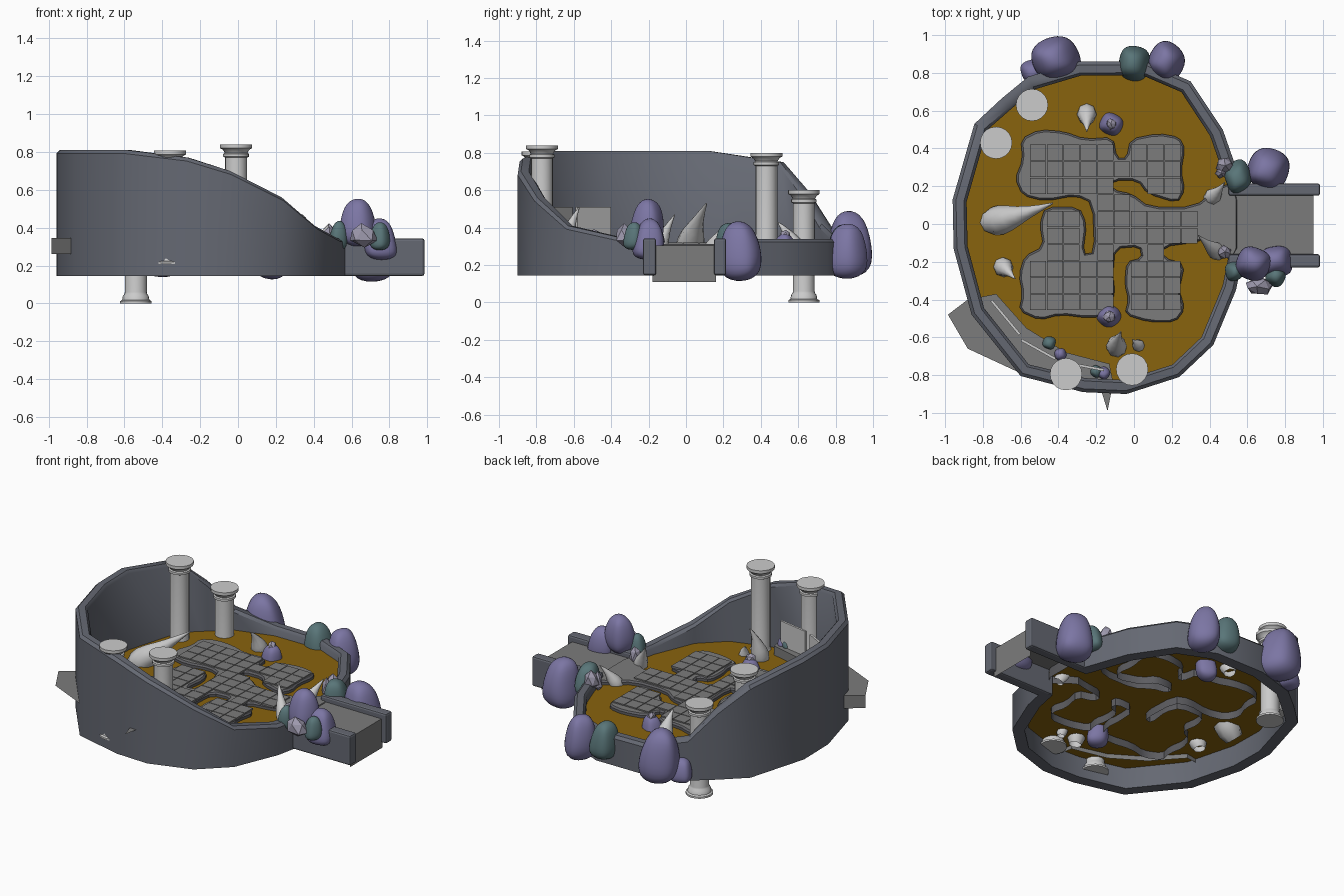
import bpy, bmesh, math, random
from mathutils import Vector, Matrix

if "Cube" in bpy.data.objects:
    bpy.data.objects.remove(bpy.data.objects["Cube"])

random.seed(4)


def material(name, rgb):
    m = bpy.data.materials.new(name)
    m.diffuse_color = (*rgb, 1)
    m.use_nodes = True
    m.node_tree.nodes["Principled BSDF"].inputs["Base Color"].default_value = m.diffuse_color
    return m


STONE = material("wall_stone", (0.13, 0.14, 0.17))
SAND = material("ochre_ground", (0.25, 0.125, 0.004))
PAVING = material("paving_grey", (0.2, 0.2, 0.2))
EDGE = material("dark_edge", (0.11, 0.11, 0.12))
PURPLE = material("purple_rock", (0.2, 0.18, 0.37))
TEAL = material("teal_rock", (0.1, 0.18, 0.19))
CRYSTAL = material("pale_crystal", (0.34, 0.32, 0.42))
GROUND_Z, PAVE_Z = .285, .312


def make(name, verts, faces, mat=None, bevel=0, smooth=None):
    me = bpy.data.meshes.new(name)
    me.from_pydata([tuple(v) for v in verts], [], faces)
    bm = bmesh.new()
    bm.from_mesh(me)
    bmesh.ops.recalc_face_normals(bm, faces=bm.faces)
    bm.to_mesh(me)
    bm.free()
    ob = bpy.data.objects.new(name, me)
    bpy.context.collection.objects.link(ob)
    if mat:
        me.materials.append(mat)
    if bevel:
        b = ob.modifiers.new("bevel", "BEVEL")
        b.width, b.segments = bevel, 2
    if smooth:
        bpy.context.view_layer.objects.active = ob
        ob.select_set(True)
        bpy.ops.object.shade_smooth_by_angle(angle=math.radians(smooth))
        ob.select_set(False)
    return ob


def box(name, lo, hi, mat=None, bevel=0):
    v = [(x, y, z) for x in (lo[0], hi[0]) for y in (lo[1], hi[1]) for z in (lo[2], hi[2])]
    f = [(0, 1, 3, 2), (4, 6, 7, 5), (0, 4, 5, 1), (2, 3, 7, 6), (0, 2, 6, 4), (1, 5, 7, 3)]
    return make(name, v, f, mat, bevel)


def offset(pts, d, closed):
    """Shift a 2D path sideways (left is positive)."""
    out, n = [], len(pts)
    for i, p in enumerate(pts):
        a = pts[i - 1] if closed or i else p
        b = pts[(i + 1) % n] if closed or i < n - 1 else p
        t = Vector((b[0] - a[0], b[1] - a[1])).normalized()
        out.append((p[0] - t.y * d, p[1] + t.x * d))
    return out


def loft(name, rings, caps=(True, True), **kw):
    """Skin a stack of closed rings."""
    n, v = len(rings[0]), [p for r in rings for p in r]
    f = [(k * n + i, k * n + (i + 1) % n, (k + 1) * n + (i + 1) % n, (k + 1) * n + i)
         for k in range(len(rings) - 1) for i in range(n)]
    if caps[0]:
        f.append(tuple(range(n)))
    if caps[1]:
        f.append(tuple(range(len(v) - n, len(v))))
    return make(name, v, f, **kw)


# Sloping ring wall with chamfered top, open towards the ramp
WALL = [(.575, -.18, .34), (.54, -.35, .345), (.42, -.64, .41), (.24, -.81, .56), (-.04, -.9, .70),
        (-.27, -.89, .77), (-.6, -.805, .81), (-.86, -.48, .81), (-.955, -.13, .81), (-.96, .13, .81),
        (-.845, .53, .75), (-.7, .665, .6), (-.56, .78, .42), (-.29, .86, .345), (.06, .86, .34),
        (.3, .755, .34), (.47, .5, .34), (.575, .2, .34)]
plan = [p[:2] for p in WALL]
profile = [(0, None), (0, -.018), (-.018, 0), (-.06, 0), (-.075, -.018), (-.075, None)]
tracks = [(offset(plan, d, False), h) for d, h in profile]
sections = [[(*t[i], .145 if h is None else p[2] + h) for t, h in tracks] for i, p in enumerate(WALL)]
loft("ring_wall", sections, mat=STONE, smooth=40)

# Ochre ground inside the wall
ground = offset(plan, -.04, False)
make("ground", [(*p, GROUND_Z) for p in ground], [tuple(range(len(ground)))], SAND)

# Paved platform with irregular outline (hundredths of a unit), corners cut round
OUT = [(55, 23), (44, 19), (32, 9), (8, 9), (-1, 16), (-11, 18), (-11, 23), (2, 23), (7, 16), (23, 11),
       (27, 18), (25, 28), (27, 40), (24, 46), (13, 48), (-2, 45), (-4, 35), (-9, 35), (-11, 46),
       (-26, 45), (-37, 49), (-50, 50), (-60, 45), (-59, 34), (-63, 24), (-59, 15), (-47, 12),
       (-31, 15), (-22, 11), (-21, -15), (-27, -16), (-25, 0), (-29, 9), (-47, 9), (-50, 0),
       (-48, -12), (-58, -17), (-61, -27), (-59, -37), (-61, -46), (-50, -51), (-39, -48), (-23, -50),
       (-14, -48), (-10, -37), (-11, -27), (-10, -13), (3, -12), (4, -18), (-4, -20), (-5, -32),
       (-3, -40), (-5, -48), (8, -52), (22, -52), (27, -45), (24, -35), (27, -21), (16, -18),
       (16, -12), (31, -10), (38, -8), (55, -23)]
edge = []
for p, q in zip(OUT, OUT[1:] + OUT[:1]):
    edge += [tuple((a * (1 - t) + b * t) / 100 for a, b in zip(p, q)) for t in (.22, .78)]
top = offset(edge, .01, True)
loft("platform_edge", [[(*p, GROUND_Z - .05) for p in edge], [(*p, PAVE_Z - .01) for p in edge],
                       [(*p, PAVE_Z) for p in top]], caps=(False, False), mat=EDGE, smooth=35)
make("platform_top", [(*p, PAVE_Z) for p in top], [tuple(range(len(top)))], PAVING)

# Square paving tiles laid from a map
TILES = ["#####.###.", "#########.", "#####..##.", "....##....", ".##.######",
         ".##.######", ".##.#..#..", "#####.###.", "#####.###.", "#####.###."]
bm = bmesh.new()
for r, row in enumerate(TILES):
    for c, ch in enumerate(row):
        if ch == "#":
            m = Matrix.Translation((-.508 + c * .089, .378 - r * .088, PAVE_Z + .002))
            bmesh.ops.create_cube(bm, size=1, matrix=m @ Matrix.Diagonal((.085, .084, .012, 1)))
me = bpy.data.meshes.new("paving_tiles")
bm.to_mesh(me)
bm.free()
me.materials.append(PAVING)
bpy.context.collection.objects.link(bpy.data.objects.new("paving_tiles", me))

# Entrance ramp with end skirt and parapets
make("ramp", [(.46, -.18, .308), (.46, .16, .308), (.95, .16, .305), (.95, -.18, .305),
              (.95, .16, .11), (.95, -.18, .11)], [(0, 3, 2, 1), (2, 3, 5, 4)], PAVING)
for side, y0, y1 in (("front", -.23, -.16), ("back", .15, .215)):
    box("ramp_parapet_" + side, (.5, y0, .145), (.985, y1, .343), STONE, .012)

# Columns: lathe profile of radius, height
COLUMN = [(.083, 0), (.083, .012), (.072, .018), (.068, .04), (.06, .05), (.058, .06), (.058, .53),
          (.068, .535), (.068, .55), (.06, .555), (.07, .572), (.085, .58), (.085, .6)]
for k, (x, y, z) in enumerate([(-.54, .63, 0), (-.73, .43, .2), (-.36, -.795, .207), (-.01, -.77, .24)]):
    rings = [[(x + r * math.cos(i * math.tau / 20), y + r * math.sin(i * math.tau / 20), z + h)
              for i in range(20)] for r, h in COLUMN]
    loft(f"column_{k}", rings, smooth=35)

# Open-backed stand: top sheet plus end and inner faces, with upright panels
STAND = [(-.78, -.38), (-.88, -.40), (-.985, -.48), (-.88, -.66), (-.6, -.79), (-.3, -.84),
         (-.18, -.86), (-.14, -.99), (-.11, -.84), (-.13, -.74), (-.36, -.68), (-.57, -.55), (-.73, -.37)]
n = len(STAND)
low = [.26 if i < 10 else .255 for i in range(n)]
make("spectator_stand", [(*p, .345) for p in STAND] + [(*p, z) for p, z in zip(STAND, low)],
     [tuple(range(n))] + [(i, (i + 1) % n, n + (i + 1) % n, n + i) for i in (0, 1, 8, 9, 10, 11, 12)], PAVING)
for k, (a, b) in enumerate([((-.76, -.41), (-.61, -.59)), ((-.6, -.62), (-.42, -.72)), ((-.37, -.74), (-.16, -.78))]):
    foot = [a, b] + offset([a, b], .014, False)[::-1]
    loft(f"stand_panel_{k}", [[(*p, z) for p in foot] for z in (.34, .51)])


# Curved stone spikes: base, middle control, tip, base radius
def spike(name, base, mid, tip, r):
    a, b, c = Vector(base), Vector(mid), Vector(tip)
    rings = []
    for k, w in enumerate((.7, .97, 1, .85, .62, .4, .22, .05)):
        t = k / 7
        p = a * (1 - t) ** 2 + b * 2 * t * (1 - t) + c * t * t
        q = ((b - a) * (1 - t) + (c - b) * t).to_track_quat("Z", "Y")
        rings.append([p + q @ Vector((math.cos(i * math.tau / 8), math.sin(i * math.tau / 8), 0)) * r * w
                      for i in range(8)])
    loft(name, rings, caps=(False, True), smooth=60)


for k, s in enumerate([
        ((-.78, .01, .24), (-.66, .02, .36), (-.43, .11, .53), .078),
        ((-.25, .60, .24), (-.25, .57, .35), (-.25, .49, .43), .052),
        ((-.70, -.22, .24), (-.69, -.23, .34), (-.63, -.29, .41), .052),
        ((-.09, -.66, .24), (-.10, -.64, .38), (-.07, -.57, .51), .055),
        ((.03, -.65, .25), (.02, -.64, .32), (-.01, -.61, .36), .033),
        ((.40, .13, .25), (.43, .15, .33), (.48, .22, .42), .045),
        ((.46, -.16, .25), (.41, -.13, .35), (.34, -.06, .47), .045)]):
    spike(f"stone_spike_{k}", *s)


# Boulders: smooth ones are jittered subdivided blocks, crystals are faceted
def rock(name, loc, size, mat, faceted=False):
    bm = bmesh.new()
    if faceted:
        bmesh.ops.create_icosphere(bm, subdivisions=1, radius=1)
    else:
        bmesh.ops.create_cube(bm, size=2)
        bmesh.ops.subdivide_edges(bm, edges=bm.edges[:], cuts=1, use_grid_fill=True)
        for v in bm.verts:
            v.co *= 1.1 / v.co.length ** .6
    bmesh.ops.rotate(bm, verts=bm.verts, matrix=Matrix.Rotation(random.uniform(0, 1.5), 3, "Z"))
    lean = [random.uniform(-.12, .12) for _ in range(2)]
    for v in bm.verts:
        c = v.co * random.uniform(.9, 1.08)
        taper = 1 - .25 * c.z
        v.co = Vector(((c.x * taper + lean[0] * c.z) * size[0],
                       (c.y * taper + lean[1] * c.z) * size[1], c.z * size[2])) + Vector(loc)
    ob = make(name, [v.co.copy() for v in bm.verts], [[v.index for v in f.verts] for f in bm.faces], mat)
    bm.free()
    if not faceted:
        sub = ob.modifiers.new("soften", "SUBSURF")
        sub.levels = sub.render_levels = 2
        ob.data.polygons.foreach_set("use_smooth", [True] * len(ob.data.polygons))


for k, (loc, size) in enumerate([
        ((-.42, .87, .315), (.125, .115, .175)), ((-.53, .81, .22), (.07, .06, .08)),
        ((.17, .86, .28), (.09, .1, .15)), ((.71, .29, .28), (.11, .11, .17)),
        ((.63, -.21, .43), (.09, .085, .13)), ((.75, -.2, .34), (.085, .08, .11)),
        ((-.12, .53, .27), (.065, .06, .1)), ((-.13, -.49, .27), (.065, .06, .1)),
        ((-.39, -.69, .36), (.03, .03, .03)), ((-.16, -.79, .36), (.03, .03, .03))]):
    rock(f"purple_boulder_{k}", loc, size, PURPLE)
for k, (loc, size) in enumerate([
        ((0, .85, .3), (.08, .09, .12)), ((.55, .25, .33), (.065, .085, .1)),
        ((.75, -.28, .355), (.05, .05, .075)), ((.53, -.25, .355), (.045, .05, .08)),
        ((-.45, -.63, .36), (.033, .033, .04)), ((-.2, -.78, .36), (.03, .03, .03))]):
    rock(f"teal_boulder_{k}", loc, size, TEAL)
for k, (loc, size) in enumerate([
        ((.66, -.33, .36), (.075, .05, .06)), ((.48, .31, .36), (.05, .045, .06)),
        ((.46, .27, .34), (.03, .03, .07)), ((-.12, .53, .365), (.03, .03, .025)),
        ((-.13, -.49, .365), (.035, .035, .025)), ((.48, -.15, .35), (.04, .04, .06))]):
    rock(f"crystal_{k}", loc, size, CRYSTAL, True)
